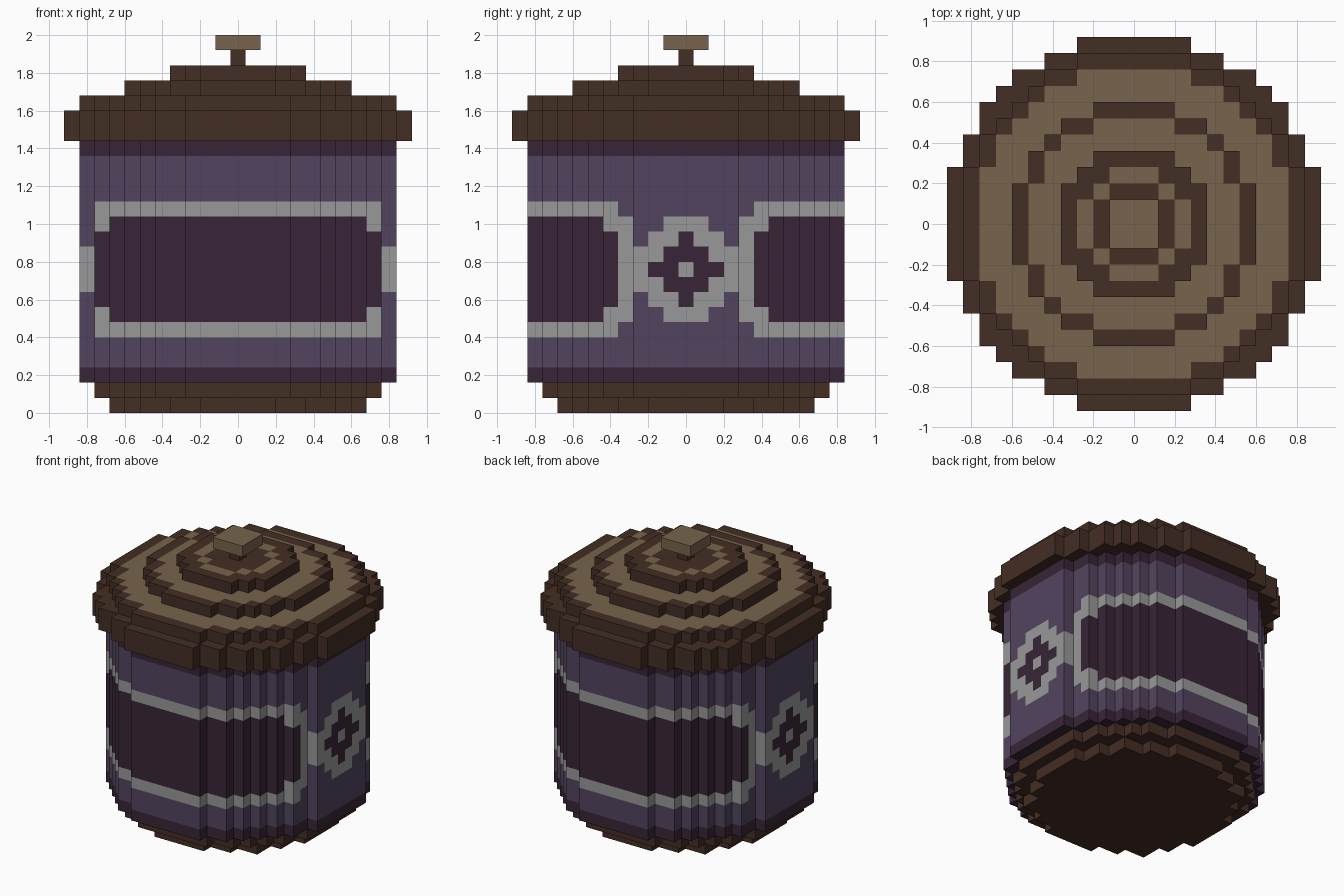
import bpy
import bmesh

cube = bpy.data.objects.get("Cube")
if cube:
    bpy.data.objects.remove(cube, do_unlink=True)

U = 0.08  # edge length of one block


def make_material(name, rgb):
    def linear(c):
        c /= 255
        return c / 12.92 if c <= 0.04045 else ((c + 0.055) / 1.055) ** 2.4
    color = [linear(c) for c in rgb] + [1.0]
    mat = bpy.data.materials.new(name)
    mat.use_nodes = True
    mat.diffuse_color = color
    bsdf = mat.node_tree.nodes["Principled BSDF"]
    bsdf.inputs["Base Color"].default_value = color
    bsdf.inputs["Roughness"].default_value = 0.9
    return mat


MATERIALS = [
    make_material("dark_brown", (68, 46, 36)),
    make_material("tan", (120, 100, 77)),
    make_material("purple", (82, 68, 94)),
    make_material("dark_purple", (56, 37, 55)),
    make_material("light_grey", (153, 153, 153)),
]
BROWN, TAN, PURPLE, DARK, GREY = range(5)


def in_disc(i, j, n):
    return i * i + j * j <= (n + 0.5) ** 2


def block_part(name, inside, n, k0, k1, rule):
    """Stepped solid from block layer k0 to k1; rule(i, j, k, is_top) gives the colour."""
    bm = bmesh.new()

    def quad(corners, material):
        face = bm.faces.new([bm.verts.new((x * U, y * U, z * U)) for x, y, z in corners])
        face.material_index = material

    cells = [(i, j) for i in range(-n, n + 1) for j in range(-n, n + 1) if inside(i, j)]
    filled = set(cells)
    for i, j in cells:
        # top and bottom of the column
        ring = [(i - .5, j - .5), (i + .5, j - .5), (i + .5, j + .5), (i - .5, j + .5)]
        quad([(x, y, k1) for x, y in ring], rule(i, j, k1 - 1, True))
        quad([(x, y, k0) for x, y in reversed(ring)], rule(i, j, k0, False))
        # exposed sides, in the order front, right, back, left
        for s, (di, dj) in enumerate([(0, -1), (1, 0), (0, 1), (-1, 0)]):
            if (i + di, j + dj) in filled:
                continue
            a, b = ring[s], ring[(s + 1) % 4]
            for k in range(k0, k1):
                quad([(*a, k), (*b, k), (*b, k + 1), (*a, k + 1)], rule(i, j, k, False))
    bmesh.ops.remove_doubles(bm, verts=bm.verts, dist=U / 100)
    mesh = bpy.data.meshes.new(name)
    bm.to_mesh(mesh)
    bm.free()
    for mat in MATERIALS:
        mesh.materials.append(mat)
    obj = bpy.data.objects.new(name, mesh)
    bpy.context.collection.objects.link(obj)
    return obj


def disc_part(name, n, k0, k1, rule):
    return block_part(name, lambda i, j: in_disc(i, j, n), n, k0, k1, rule)


def plain(color):
    return lambda i, j, k, top: color


def ringed(outer, inner=-1):
    """Tan top with a brown rim, and a brown centre if inner is given."""
    def rule(i, j, k, top):
        tan = top and in_disc(i, j, outer) and not (inner >= 0 and in_disc(i, j, inner))
        return TAN if tan else BROWN
    return rule


def body_color(i, j, k, top):
    y, dz = abs(j), abs(k - 9)   # painted bands mirror about layer 9
    if k in (2, 17):             # dark bands at the foot and neck
        return DARK
    if y <= 3:                   # round flower badge on each side
        if abs(i) < 9 or not in_disc(y, dz, 3):
            return PURPLE
        return DARK if 0 < y + dz <= 2 else GREY
    if y == 4:                   # rounded end of the label frame
        return GREY if dz <= 3 else PURPLE
    if dz > 4:
        return PURPLE
    if dz == 4 or (y == 5 and dz == 3):
        return GREY
    return DARK                  # label panel, front and back


# Stepped base
disc_part("base_lower", 8, 0, 1, plain(BROWN))
disc_part("base_upper", 9, 1, 2, plain(BROWN))

# Painted jar body
disc_part("jar_body", 10, 2, 18, body_color)

# Stepped lid
disc_part("lid_rim", 11, 18, 20, plain(BROWN))
disc_part("lid_lower_step", 10, 20, 21, ringed(9))
disc_part("lid_middle_step", 7, 21, 22, ringed(6))
disc_part("lid_upper_step", 4, 22, 23, ringed(3, 2))

# Knob
block_part("knob_stem", lambda i, j: True, 0, 23, 24, plain(BROWN))
block_part("knob_cap", lambda i, j: True, 1, 24, 25, plain(TAN))
